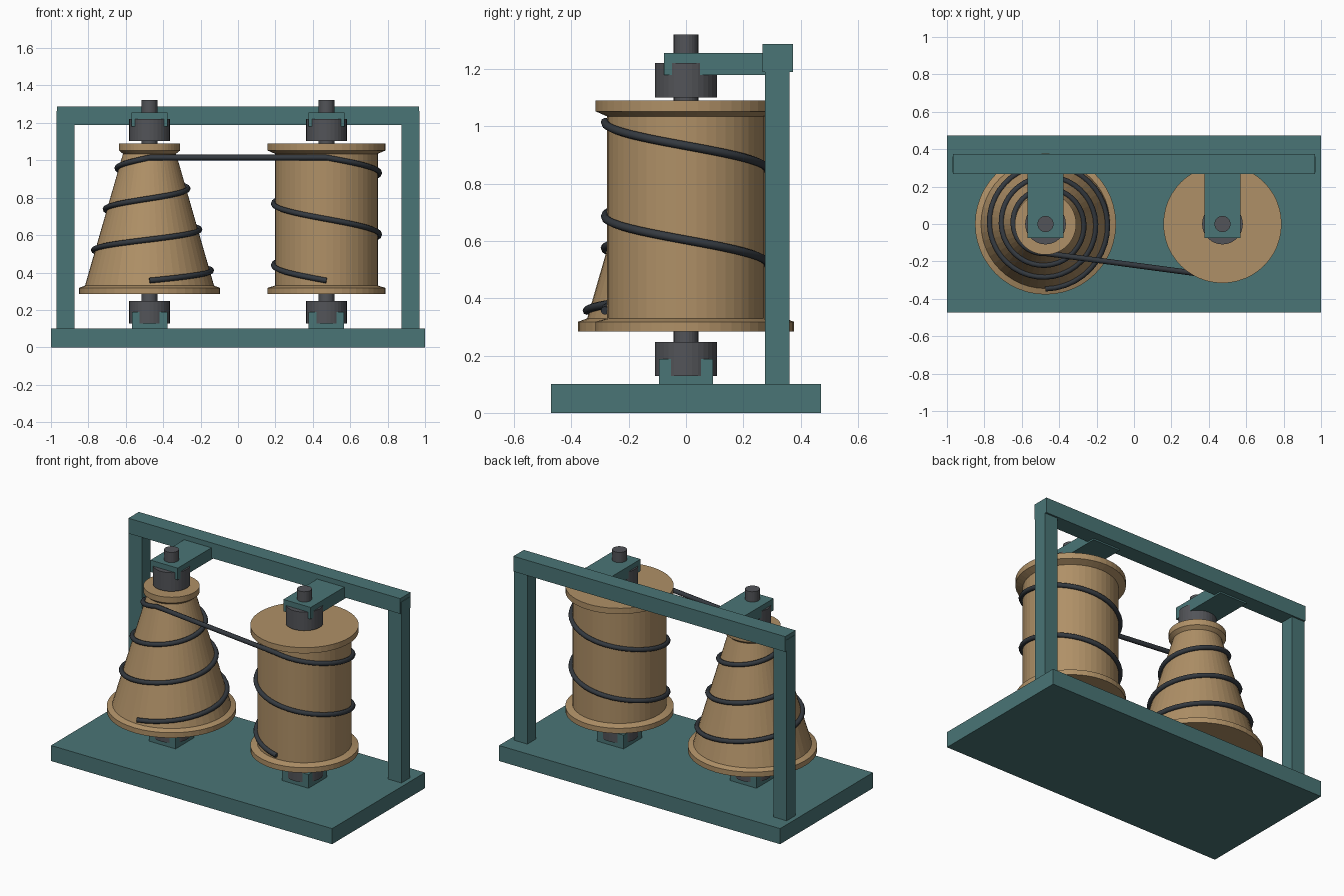
import bpy, bmesh, math
from mathutils import Vector

if "Cube" in bpy.data.objects:
    bpy.data.objects.remove(bpy.data.objects["Cube"])


def material(name, color):
    m = bpy.data.materials.new(name)
    m.diffuse_color = (*color, 1)
    m.use_nodes = True
    m.node_tree.nodes["Principled BSDF"].inputs["Base Color"].default_value = m.diffuse_color
    return m


TEAL = material("teal paint", (0.068, 0.178, 0.18))
WOOD = material("tan wood", (0.43, 0.28, 0.135))
STEEL = material("dark steel", (0.085, 0.088, 0.098))
ROPE = material("black rope", (0.034, 0.041, 0.05))


def finish(bm, name, mat):
    bmesh.ops.recalc_face_normals(bm, faces=bm.faces[:])
    me = bpy.data.meshes.new(name)
    bm.to_mesh(me)
    bm.free()
    me.materials.append(mat)
    ob = bpy.data.objects.new(name, me)
    bpy.context.collection.objects.link(ob)
    return ob


def box(name, mat, x0, x1, y0, y1, z0, z1):
    bm = bmesh.new()
    bmesh.ops.create_cube(bm, size=1)
    for v in bm.verts:
        v.co = ((x0 + x1) / 2 + v.co.x * (x1 - x0),
                (y0 + y1) / 2 + v.co.y * (y1 - y0),
                (z0 + z1) / 2 + v.co.z * (z1 - z0))
    return finish(bm, name, mat)


def lathe(name, mat, x, profile, sides):
    """Closed solid turned around the vertical axis at x; profile is (radius, z)."""
    bm = bmesh.new()
    rings = []
    for r, z in profile:
        angles = [2 * math.pi * i / sides for i in range(sides)]
        rings.append([bm.verts.new((x + r * math.cos(a), r * math.sin(a), z)) for a in angles])
    for low, high in zip(rings, rings[1:]):
        for i in range(sides):
            j = (i + 1) % sides
            bm.faces.new((low[i], low[j], high[j], high[i]))
    bm.faces.new(rings[0][::-1])
    bm.faces.new(rings[-1])
    return finish(bm, name, mat)


def tube(name, mat, points, radius, sides=8):
    """Capped round tube along a path."""
    bm = bmesh.new()
    rings = []
    for i, p in enumerate(points):
        t = (points[min(i + 1, len(points) - 1)] - points[max(i - 1, 0)]).normalized()
        side = t.cross(Vector((0, 0, 1))).normalized()
        up = side.cross(t)
        angles = [2 * math.pi * k / sides for k in range(sides)]
        rings.append([bm.verts.new(p + radius * (math.cos(a) * side + math.sin(a) * up)) for a in angles])
    for a, b in zip(rings, rings[1:]):
        for k in range(sides):
            n = (k + 1) % sides
            bm.faces.new((a[k], a[n], b[n], b[k]))
    bm.faces.new(rings[0][::-1])
    bm.faces.new(rings[-1])
    return finish(bm, name, mat)


AXLE = 0.473                       # distance of each axle from the middle
Z0, Z1 = 0.33, 1.035               # ends of the winding surfaces
CONE_LOW, CONE_HIGH, DRUM_R = 0.345, 0.142, 0.275


def spool_profile(low, high, low_flange, high_flange):
    return [(low_flange, 0.285), (low_flange, 0.318), (low, Z0),
            (high, Z1), (high_flange, 1.053), (high_flange, 1.09)]


# Frame
box("base", TEAL, -1, 1, -0.472, 0.472, 0, 0.1)
box("top_beam", TEAL, -0.967, 0.967, 0.267, 0.373, 1.19, 1.288)
for s, side in ((-1, "left"), (1, "right")):
    box(side + "_post", TEAL, *sorted((s * 0.875, s * 0.97)), 0.275, 0.362, 0.1, 1.263)

    # Axle with its bearings, lower block and upper arm
    c = s * AXLE
    box(side + "_bearing_block", TEAL, c - 0.095, c + 0.095, -0.095, 0.095, 0.1, 0.188)
    box(side + "_arm", TEAL, c - 0.097, c + 0.097, -0.076, 0.32, 1.18, 1.256)
    lathe(side + "_lower_collar", STEEL, c, [(0.109, 0.128), (0.109, 0.248)], 32)
    lathe(side + "_upper_collar", STEEL, c, [(0.109, 1.102), (0.109, 1.222)], 32)
    lathe(side + "_axle", STEEL, c, [(0.043, 0.15), (0.043, 1.322)], 24)

# Spools
lathe("tapered_spool", WOOD, -AXLE, spool_profile(CONE_LOW, CONE_HIGH, 0.377, 0.164), 48)
lathe("straight_spool", WOOD, AXLE, spool_profile(DRUM_R, DRUM_R, 0.316, 0.316), 48)


# Rope: up the cone, across the front, down the drum
def winding(x, turns, z_start, z_end, r_of_z):
    n = turns * 40
    pts = []
    for i in range(n + 1):
        z = z_start + (z_end - z_start) * i / n
        a = -math.pi / 2 + 2 * math.pi * turns * i / n
        pts.append(Vector((x + r_of_z(z) * math.cos(a), r_of_z(z) * math.sin(a), z)))
    return pts


def cone_radius(z):
    return CONE_LOW + (CONE_HIGH - CONE_LOW) * (z - Z0) / (Z1 - Z0) + 0.009


cone_wrap = winding(-AXLE, 3, 0.357, 1.015, cone_radius)
drum_wrap = winding(AXLE, 2, 1.015, 0.357, lambda z: DRUM_R + 0.008)
tube("rope", ROPE, cone_wrap + drum_wrap, 0.0148)
for ob in bpy.data.objects:
    ob.select_set(ob.name == "rope")
bpy.context.view_layer.objects.active = bpy.data.objects["rope"]
bpy.ops.object.shade_smooth_by_angle(angle=math.radians(50))
